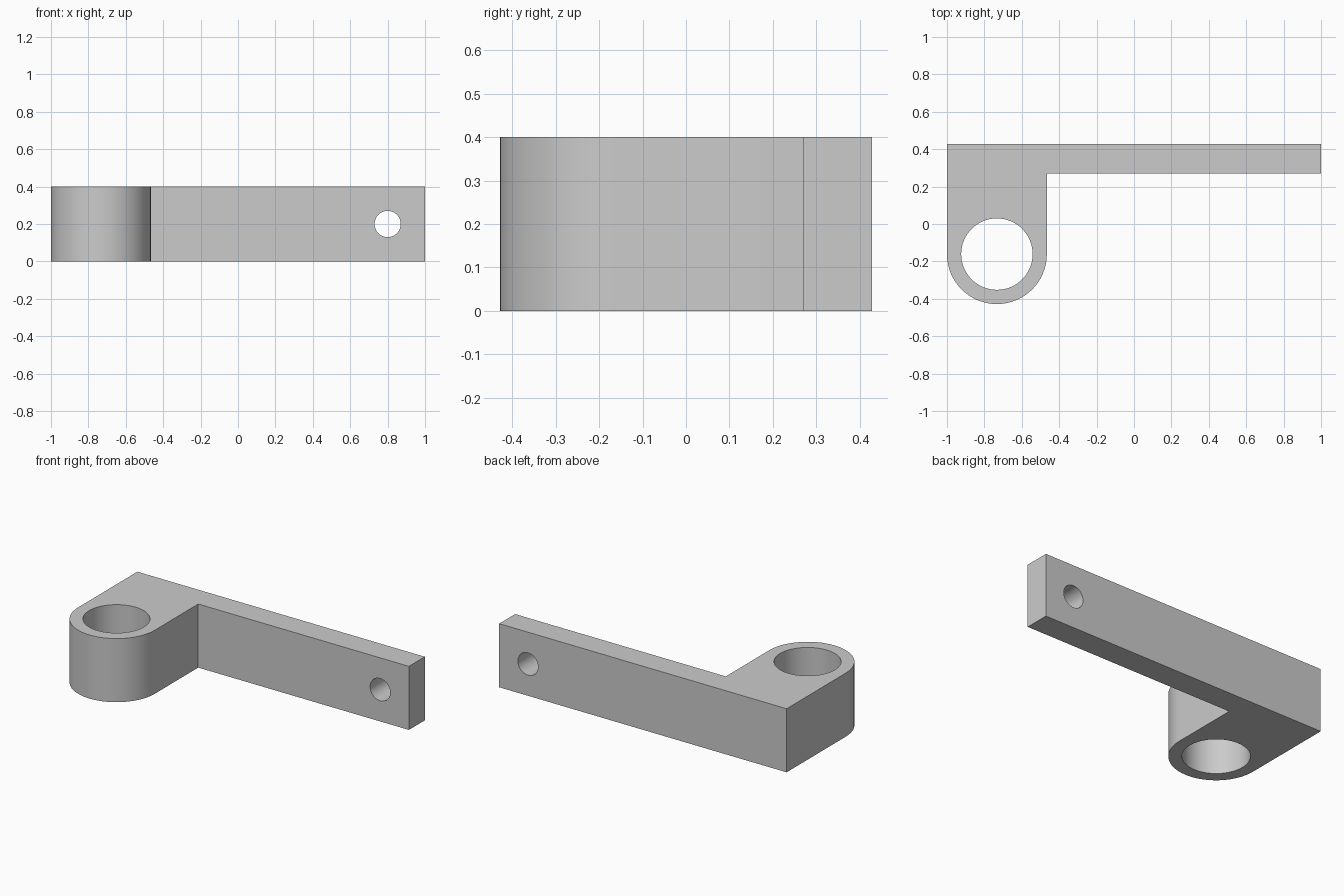
import bpy
import bmesh
from math import pi, cos, sin

cube = bpy.data.objects.get("Cube")
if cube:
    bpy.data.objects.remove(cube, do_unlink=True)

HEIGHT = 0.4
BACK, PLATE_FRONT = 0.428, 0.27
BOSS_X, BOSS_Y, BOSS_R = -0.733, -0.161, 0.267
BORE_R = 0.191
HOLE_X, HOLE_R = 0.8, 0.07

grey = bpy.data.materials.new("plain grey")
grey.use_nodes = True
colour = (0.6, 0.6, 0.6, 1)
grey.diffuse_color = colour
grey.node_tree.nodes["Principled BSDF"].inputs["Base Color"].default_value = colour


def extruded(name, outline, height):
    """Solid made by raising a flat outline from the ground."""
    bm = bmesh.new()
    face = bm.faces.new([bm.verts.new((x, y, 0)) for x, y in outline])
    raised = bmesh.ops.extrude_face_region(bm, geom=[face])["geom"]
    bmesh.ops.translate(bm, vec=(0, 0, height),
                        verts=[v for v in raised if isinstance(v, bmesh.types.BMVert)])
    bmesh.ops.recalc_face_normals(bm, faces=bm.faces)
    mesh = bpy.data.meshes.new(name)
    bm.to_mesh(mesh)
    bm.free()
    obj = bpy.data.objects.new(name, mesh)
    bpy.context.collection.objects.link(obj)
    mesh.materials.append(grey)
    return obj


def drill(target, radius, location, rotation=(0, 0, 0)):
    """Cut a round through hole."""
    bpy.ops.mesh.primitive_cylinder_add(vertices=64, radius=radius, depth=1,
                                        location=location, rotation=rotation)
    cutter = bpy.context.object
    cutter.hide_render = True
    cutter.data.materials.append(grey)
    mod = target.modifiers.new("hole", "BOOLEAN")
    mod.operation, mod.solver, mod.object = "DIFFERENCE", "EXACT", cutter
    bpy.context.view_layer.objects.active = target
    bpy.ops.object.modifier_apply(modifier=mod.name)
    bpy.data.objects.remove(cutter, do_unlink=True)


# Bracket outline: flat plate, then the block with its rounded boss end
STEPS = 32
arc = [(BOSS_X + BOSS_R * cos(pi + pi * i / STEPS),
        BOSS_Y + BOSS_R * sin(pi + pi * i / STEPS)) for i in range(STEPS + 1)]
outline = arc + [(BOSS_X + BOSS_R, PLATE_FRONT), (1, PLATE_FRONT),
                 (1, BACK), (BOSS_X - BOSS_R, BACK)]
bracket = extruded("bracket", outline, HEIGHT)

# Large upright bore and small cross hole near the plate end
drill(bracket, BORE_R, (BOSS_X, BOSS_Y, HEIGHT / 2))
drill(bracket, HOLE_R, (HOLE_X, BACK, HEIGHT / 2), (pi / 2, 0, 0))

# Smooth the curved walls, keep the edges crisp
bpy.ops.object.select_all(action="DESELECT")
bracket.select_set(True)
bpy.context.view_layer.objects.active = bracket
bpy.ops.object.shade_smooth_by_angle(angle=pi / 6)
